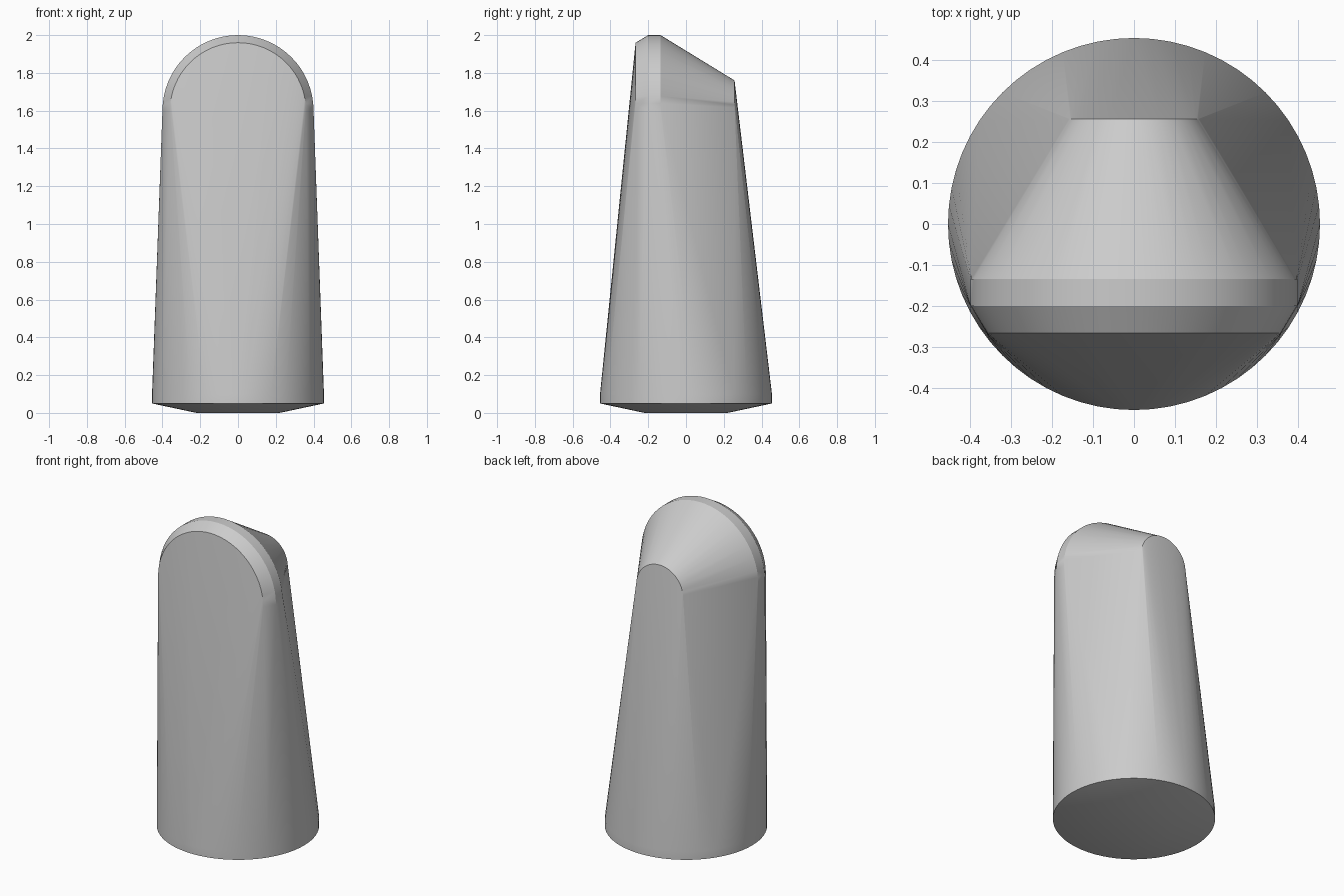
import bpy, bmesh, math

cube = bpy.data.objects.get("Cube")
if cube:
    bpy.data.objects.remove(cube, do_unlink=True)

SEGMENTS = 64
HEAD_Z = 1.6

# Cross-sections: (position along axis, radius)
BASE_RINGS = [(0.0, 0.22), (0.05, 0.455), (0.1, 0.455)]
HEAD_RINGS = [(-0.267, 0.36), (-0.2, 0.4), (-0.135, 0.4), (0.257, 0.16)]


def circle(radius):
    for i in range(SEGMENTS):
        a = math.tau * i / SEGMENTS
        yield radius * math.cos(a), radius * math.sin(a)


bm = bmesh.new()
# Round foot, stacked along z
for z, r in BASE_RINGS:
    for u, v in circle(r):
        bm.verts.new((u, v, z))
# Chamfered, tapering head, stacked along y
for y, r in HEAD_RINGS:
    for u, v in circle(r):
        bm.verts.new((u, y, HEAD_Z + v))

# Wrap foot and head in one tapering skin
hull = bmesh.ops.convex_hull(bm, input=bm.verts[:])
unused = {g for g in hull["geom_interior"] + hull["geom_unused"]
          if isinstance(g, bmesh.types.BMVert) and not g.link_faces}
bmesh.ops.delete(bm, geom=list(unused), context="VERTS")
bmesh.ops.dissolve_limit(bm, angle_limit=math.radians(0.2),
                         verts=bm.verts[:], edges=bm.edges[:])
bmesh.ops.recalc_face_normals(bm, faces=bm.faces[:])

mesh = bpy.data.meshes.new("tapered_body")
bm.to_mesh(mesh)
bm.free()
body = bpy.data.objects.new("tapered_body", mesh)
bpy.context.collection.objects.link(body)

# Plain grey surface
grey = bpy.data.materials.new("light_grey")
grey.use_nodes = True
color = (0.6, 0.6, 0.6, 1.0)
grey.diffuse_color = color
grey.node_tree.nodes["Principled BSDF"].inputs["Base Color"].default_value = color
mesh.materials.append(grey)

bpy.ops.object.select_all(action="DESELECT")
body.select_set(True)
bpy.context.view_layer.objects.active = body
bpy.ops.object.shade_smooth_by_angle(angle=math.radians(30))
